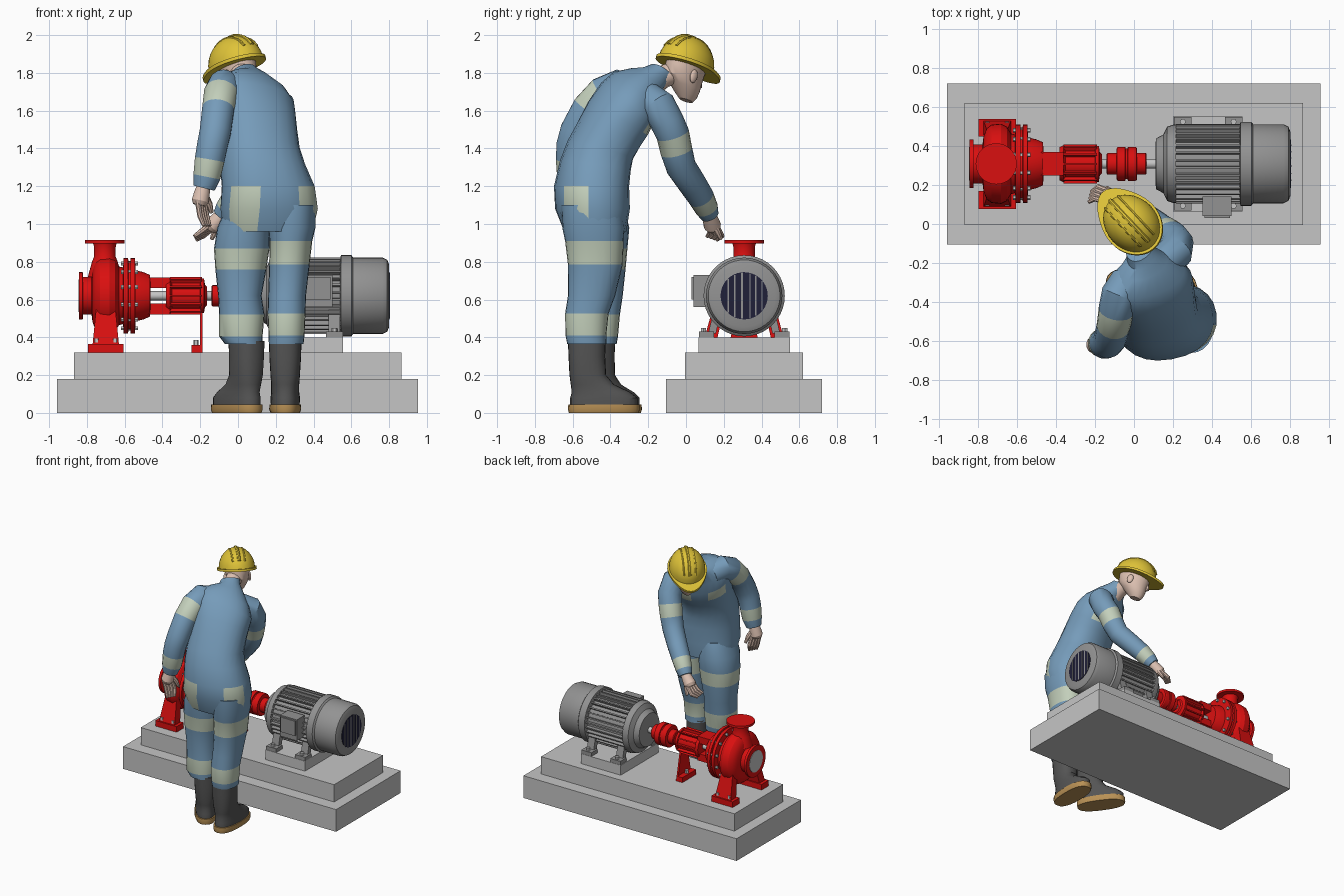
import bpy, bmesh, math
from mathutils import Vector, Matrix

if "Cube" in bpy.data.objects:
    bpy.data.objects.remove(bpy.data.objects["Cube"])

COL = {"light_grey": (.56, .56, .56), "motor_grey": (.29, .29, .29), "pump_red": (.70, .005, .005),
       "suit_blue": (.18, .33, .49), "reflective_band": (.55, .63, .50), "boot_grey": (.09, .09, .09),
       "sole_tan": (.48, .28, .09), "skin": (.72, .53, .44), "helmet_yellow": (.74, .55, .04),
       "grille_navy": (.014, .014, .04)}
MATS = {}
for k, c in COL.items():
    MATS[k] = bpy.data.materials.new(k)
    MATS[k].diffuse_color = (*c, 1)


def skin(name, rings, mat, mat2=None, rule=None, M=Matrix()):
    """Bridge rings of points into a capped solid; rule(i, j) picks faces in mat2."""
    bm = bmesh.new()
    vs = [[bm.verts.new(M @ Vector(p)) for p in r] for r in rings]
    n = len(vs[0])
    for i in range(len(vs) - 1):
        for j in range(n):
            f = bm.faces.new((vs[i][j], vs[i][(j + 1) % n], vs[i + 1][(j + 1) % n], vs[i + 1][j]))
            f.material_index = int(bool(rule and rule(i, j)))
    bm.faces.new(vs[0])
    bm.faces.new(vs[-1])
    bmesh.ops.recalc_face_normals(bm, faces=bm.faces)
    me = bpy.data.meshes.new(name)
    bm.to_mesh(me)
    bm.free()
    for m in (mat, mat2):
        if m:
            me.materials.append(MATS[m])
    ob = bpy.data.objects.new(name, me)
    bpy.context.collection.objects.link(ob)
    return ob


def ring(x, y, z, w, d, yaw=0, pitch=0, roll=0, n=24, e=.9):
    R = (Matrix.Rotation(math.radians(yaw), 3, 'Z') @ Matrix.Rotation(math.radians(-pitch), 3, 'X')
         @ Matrix.Rotation(math.radians(roll), 3, 'Y'))
    p = lambda v: math.copysign(abs(v) ** e, v)
    ang = [2 * math.pi * j / n for j in range(n)]
    return [Vector((x, y, z)) + R @ Vector((w * p(math.cos(a)), d * p(math.sin(a)), 0)) for a in ang]


def tube(name, pts, mat, mat2=None, bands=(), n=16, M=Matrix()):
    P = [Vector(p[:3]) for p in pts]
    side, rings = Vector((1, .2, .1)), []
    for i, p in enumerate(pts):
        t = (P[min(i + 1, len(P) - 1)] - P[max(i - 1, 0)]).normalized()
        side = (side - t * side.dot(t)).normalized()
        up = t.cross(side)
        rings.append([P[i] + p[3] * (side * math.cos(2 * math.pi * j / n) + up * math.sin(2 * math.pi * j / n))
                      for j in range(n)])
    return skin(name, rings, mat, mat2, lambda i, j: i in bands, M)


def lathe_x(name, prof, mat, y=.308, z=.62, n=40):
    """Turned part about a line along x: profile of (x, radius)."""
    return skin(name, [[(x, y + r * math.cos(2 * math.pi * j / n), z + r * math.sin(2 * math.pi * j / n))
                        for j in range(n)] for x, r in prof], mat)


def lathe_z(name, x, y, prof, mat, n=32):
    return skin(name, [ring(x, y, z, r, r, n=n, e=1) for z, r in prof], mat)


def prism(name, a, za, b, zb, mat, M=Matrix()):
    rect = lambda q, z: [(q[0], q[2], z), (q[1], q[2], z), (q[1], q[3], z), (q[0], q[3], z)]
    return skin(name, [rect(a, za), rect(b, zb)], mat, M=M)


def box(name, x0, x1, y0, y1, z0, z1, mat, M=Matrix()):
    return prism(name, (x0, x1, y0, y1), z0, (x0, x1, y0, y1), z1, mat, M)


def ball(name, c, r, mat, M=Matrix()):
    a = [math.radians(d) for d in range(-85, 86, 17)]
    return skin(name, [ring(c[0], c[1], c[2] + r[2] * math.sin(t), r[0] * math.cos(t), r[1] * math.cos(t),
                            n=16, e=1) for t in a], mat, M=M)


# --- concrete plinth
box("lower_plinth", -.957, .953, -.105, .72, 0, .18, "light_grey")
box("upper_plinth", -.868, .865, -.005, .62, .18, .32, "light_grey")
box("motor_pedestal", .2, .555, .065, .55, .32, .40, "light_grey")

# --- electric motor
lathe_x("motor_body", [(.11, .10), (.113, .13), (.15, .15), (.17, .19), (.20, .20), (.215, .20), (.216, .178),
                       (.55, .178)], "motor_grey")
lathe_x("fan_cover", [(.54, .19), (.545, .215), (.60, .215), (.61, .202), (.765, .202), (.79, .19), (.80, .165)],
        "motor_grey")
for k in range(32):
    M = Matrix.Translation((0, .308, .62)) @ Matrix.Rotation(2 * math.pi * (k + .5) / 32, 4, 'X')
    box("cooling_fin", .215, .545, -.005, .005, .17, .203, "motor_grey", M)
lathe_x("fan_grille", [(.799, .125), (.803, .125)], "grille_navy")
for y, w in ((-.085, .008), (-.05, .006), (-.012, .011), (.03, .006), (.062, .009), (.095, .006)):
    h = math.sqrt(.125 ** 2 - y * y) * .97
    box("grille_bar", .80, .806, .308 + y - w / 2, .308 + y + w / 2, .62 - h, .62 + h, "motor_grey")
box("terminal_box", .35, .50, .04, .14, .56, .73, "motor_grey")
box("terminal_box_lid", .36, .49, .03, .045, .60, .72, "motor_grey")
for x in (.25, .51):
    for s in (-1, 1):
        y = .308 + s * .2
        box("motor_foot", x - .045, x + .045, y - .04, y + .04, .40, .43, "motor_grey")
        prism("motor_foot_web", (x - .03, x + .03, y - .02 - s * .03, y + .02 - s * .03), .42,
              (x - .03, x + .03, y - .02 - s * .06, y + .02 - s * .06), .55, "motor_grey")
        lathe_z("motor_foot_bolt", x, y + s * .015, [(.42, .016), (.45, .016)], "light_grey", 6)

# --- shaft and coupling
lathe_x("shaft", [(-.5, .024), (.12, .024)], "light_grey", n=20)
lathe_x("coupling", [(-.14, .05), (-.135, .056), (-.09, .056), (-.088, .083), (-.082, .087), (-.045, .087), (-.043, .078),
                     (-.033, .078), (-.031, .087), (.008, .087), (.014, .083), (.016, .056), (.06, .056),
                     (.065, .05)], "pump_red")

# --- pump
lathe_x("pump_casing", [(-.842, .125), (-.822, .125), (-.82, .10), (-.775, .10), (-.77, .14), (-.755, .18), (-.73, .2),
                        (-.68, .205), (-.65, .19), (-.63, .155), (-.608, .15), (-.606, .2), (-.582, .2),
                        (-.58, .185), (-.57, .185), (-.568, .2), (-.545, .2), (-.542, .135), (-.5, .125),
                        (-.465, .11), (-.463, .05)], "pump_red")
lathe_x("suction_opening", [(-.845, .085), (-.84, .085)], "light_grey")
lathe_z("discharge_nozzle", -.705, .308, [(.72, .09), (.80, .068), (.83, .056), (.885, .058), (.897, .062), (.898, .105),
                                          (.916, .105)], "pump_red")
for k in range(12):
    a = math.pi * (k + .5) / 6
    lathe_x("casing_bolt", [(-.62, .012), (-.53, .012)], "light_grey", .308 + .178 * math.cos(a), .62 + .178 * math.sin(a), 6)
for s in (-1, 1):
    # bearing bracket arms, casing feet
    z = .62 + s * .07
    box("bracket_arm", -.48, -.36, .248, .368, z - .028, z + .028, "pump_red")
    y = .308 + s * .185
    box("pump_foot", -.795, -.605, y - .045, y + .045, .32, .365, "pump_red")
    for x in (-.75, -.65):
        lathe_z("pump_foot_bolt", x, y + s * .018, [(.36, .016), (.395, .016)], "light_grey", 6)
    prism("pump_leg", (-.77, -.63, y - .035, y + .035), .36,
          (-.75, -.65, y - .03 - s * .05, y + .03 - s * .05), .56, "pump_red")
lathe_x("bearing_housing", [(-.38, .085), (-.36, .095), (-.35, .08), (-.2, .08), (-.198, .092), (-.18, .092), (-.175, .06),
                            (-.165, .05)], "pump_red")
for k in range(12):
    M = Matrix.Translation((0, .308, .62)) @ Matrix.Rotation(math.pi * k / 6, 4, 'X')
    box("housing_rib", -.36, -.19, -.005, .005, .07, .1, "pump_red", M)
box("support_foot", -.245, -.2, .22, .396, .32, .36, "pump_red")
lathe_z("support_bolt", -.222, .308, [(.35, .014), (.385, .014)], "light_grey", 6)
prism("support_leg", (-.202, -.188, .22, .396), .32, (-.202, -.188, .27, .346), .56, "pump_red")

# --- boots
for x, y, yaw in ((.25, -.525, 0), (.045, -.475, 35)):
    M = Matrix.Translation((x, y, 0)) @ Matrix.Rotation(math.radians(yaw), 4, 'Z')
    skin("boot", [ring(0, *q, e=.85) for q in ((.09, .035, .076, .178), (.09, .08, .078, .178), (.075, .11, .074, .155),
         (.03, .15, .074, .115), (.005, .2, .078, .097), (0, .30, .084, .097), (0, .38, .086, .1))], "boot_grey", M=M)
    skin("boot_sole", [ring(0, *q, e=.8) for q in ((.09, 0, .078, .185), (.09, .02, .085, .19), (.09, .045, .083, .188))],
         "sole_tan", M=M)

# --- coverall legs with reflective bands
LEFT = ((.05, -.48, 1.1, .11, .15), (.03, -.465, .98, .14, .165), (.02, -.46, .87, .147, .15), (.015, -.46, .76, .135, .14),
        (.01, -.46, .62, .115, .125), (.02, -.47, .52, .12, .12), (.015, -.475, .405, .115, .115), (.03, -.475, .365, .1, .108))
RIGHT = ((.29, -.5, 1.1, .12, .16), (.285, -.49, .98, .125, .165), (.28, -.485, .91, .113, .155), (.272, -.48, .785, .107, .145),
         (.26, -.5, .62, .1, .125), (.257, -.525, .525, .1, .115), (.257, -.53, .41, .095, .108), (.255, -.525, .365, .092, .104))
for nm, L in (("left_leg", LEFT), ("right_leg", RIGHT)):
    skin(nm, [ring(*q) for q in L], "suit_blue", "reflective_band", lambda i, j: i in (2, 5))

# --- coverall torso, bent and twisted; back patches and chest band picked by face
TORSO = ((.16, -.48, .96, .235, .165, 4), (.165, -.495, 1.08, .26, .195, 8), (.16, -.5, 1.2, .247, .195, 10),
         (.13, -.48, 1.31, .225, .185, 12, 8), (.115, -.455, 1.39, .212, .175, 15, 16), (.105, -.40, 1.49, .21, .17, 20, 25, 5),
         (.095, -.36, 1.56, .215, .17, 24, 30, 10), (.08, -.31, 1.64, .225, .16, 28, 36, 15),
         (.065, -.27, 1.71, .2, .13, 30, 38, 17), (.05, -.21, 1.765, .125, .09, 32, 38, 12),
         (.038, -.165, 1.785, .078, .075, 35, 38), (.025, -.13, 1.805, .07, .068, 35, 38))
skin("coverall_torso", [ring(*q) for q in TORSO], "suit_blue", "reflective_band",
     lambda i, j: (i < 2 and j in (14, 15, 16, 20, 21, 22)) or (i == 6 and 2 <= j <= 9 and j not in (5, 6)))

# --- arms
tube("left_arm", ((-.03, -.29, 1.7, .09), (-.075, -.36, 1.725, .093), (-.09, -.44, 1.69, .092), (-.105, -.52, 1.61, .086),
                  (-.12, -.585, 1.49, .084), (-.135, -.605, 1.42, .082), (-.15, -.61, 1.34, .08), (-.165, -.61, 1.25, .073),
                  (-.18, -.61, 1.19, .058)), "suit_blue", "reflective_band", (2, 6))
tube("right_arm", ((.15, -.2, 1.66, .09), (.21, -.145, 1.625, .092), (.215, -.1, 1.54, .09), (.19, -.07, 1.475, .088),
                   (.165, -.05, 1.385, .085), (.13, -.025, 1.3, .08), (.05, .035, 1.21, .075), (-.015, .08, 1.14, .07),
                   (-.06, .11, 1.08, .062), (-.085, .125, 1.045, .05)), "suit_blue", "reflective_band", (3, 7))


def hand(name, wrist, knuckle, tip, across, thumb):
    w, k, t, a = map(Vector, (wrist, knuckle, tip, across))
    tube(name + "_palm", [(*w, .034), (*w.lerp(k, .4), .042), (*w.lerp(k, .8), .046), (*k, .034)], "skin")
    for f in (-1.5, -.5, .5, 1.5):
        mid = k.lerp(t, .55) + a * f * .024 + Vector((0, .012, 0))
        tube(name + "_finger", [(*(k.lerp(w, .25) + a * f * .021), .015), (*mid, .014),
                                (*(t + a * f * .02 + Vector((0, -.012, 0))), .01)], "skin", n=8)
    tube(name + "_thumb", [(*w.lerp(k, .3), .02), (*w.lerp(Vector(thumb), .7), .018), (*thumb, .011)], "skin", n=8)


hand("left_hand", (-.18, -.61, 1.21), (-.205, -.62, 1.1), (-.165, -.61, .99), (.5, .85, 0), (-.14, -.56, 1.06))
hand("right_hand", (-.075, .12, 1.055), (-.15, .145, .975), (-.225, .15, .925), (.2, .85, -.3), (-.14, .185, .92))

# --- head and safety helmet, turned left and bowed
H = (Matrix.Translation((-.01, 0, 1.842)) @ Matrix.Rotation(math.radians(43), 4, 'Z')
     @ Matrix.Rotation(math.radians(-19), 4, 'X'))
tube("neck", ((.05, -.19, 1.73, .062), (.03, -.12, 1.78, .06), (.01, -.04, 1.81, .06)), "skin")
skin("head", [ring(0, *q, e=1) for q in ((0, .04, .1, .125), (.002, -.03, .09, .12), (.008, -.08, .083, .112),
     (.03, -.115, .074, .09), (.05, -.15, .055, .066), (.062, -.178, .032, .04))], "skin", M=H)
skin("nose", [ring(0, *q, n=8) for q in ((.112, -.035, .01, .012), (.122, -.08, .018, .022), (.11, -.095, .012, .012))],
     "skin", M=H)
for s in (-1, 1):
    ball("ear", (s * .088, -.005, -.065), (.014, .024, .036), "skin", H)
skin("helmet_dome", [ring(0, 0, .155 * math.sin(a), .133 * math.cos(a), .165 * math.cos(a), n=32, e=1)
                     for a in [math.radians(d) for d in (0, 12, 24, 36, 48, 60, 70, 80, 87)]], "helmet_yellow", M=H)


def brim(z):
    pts = []
    for j in range(40):
        a = 2 * math.pi * j / 40
        k = max(0, math.sin(a)) ** 3
        pts.append((.145 * math.cos(a), .178 * math.sin(a) + .06 * k, z - .012 * k))
    return pts


skin("helmet_brim", [brim(-.012), brim(.006)], "helmet_yellow", M=H)
for x, r in ((-.045, .008), (0, .013), (.045, .008)):
    arc = [math.radians(d) for d in range(25, 156, 13)]
    s = math.sqrt(1 - (x / .133) ** 2)
    tube("helmet_ridge", [(x, .163 * s * math.cos(a), .151 * s * math.sin(a), r) for a in arc], "helmet_yellow", n=8, M=H)

# --- smooth rounded surfaces, keep machined edges sharp
for o in bpy.context.collection.objects:
    o.select_set(True)
    bpy.context.view_layer.objects.active = o
bpy.ops.object.shade_smooth_by_angle(angle=math.radians(32))

for m in bpy.data.materials:
    if m.users and not m.is_grease_pencil:
        m.use_nodes = True
        m.node_tree.nodes["Principled BSDF"].inputs["Base Color"].default_value = m.diffuse_color
